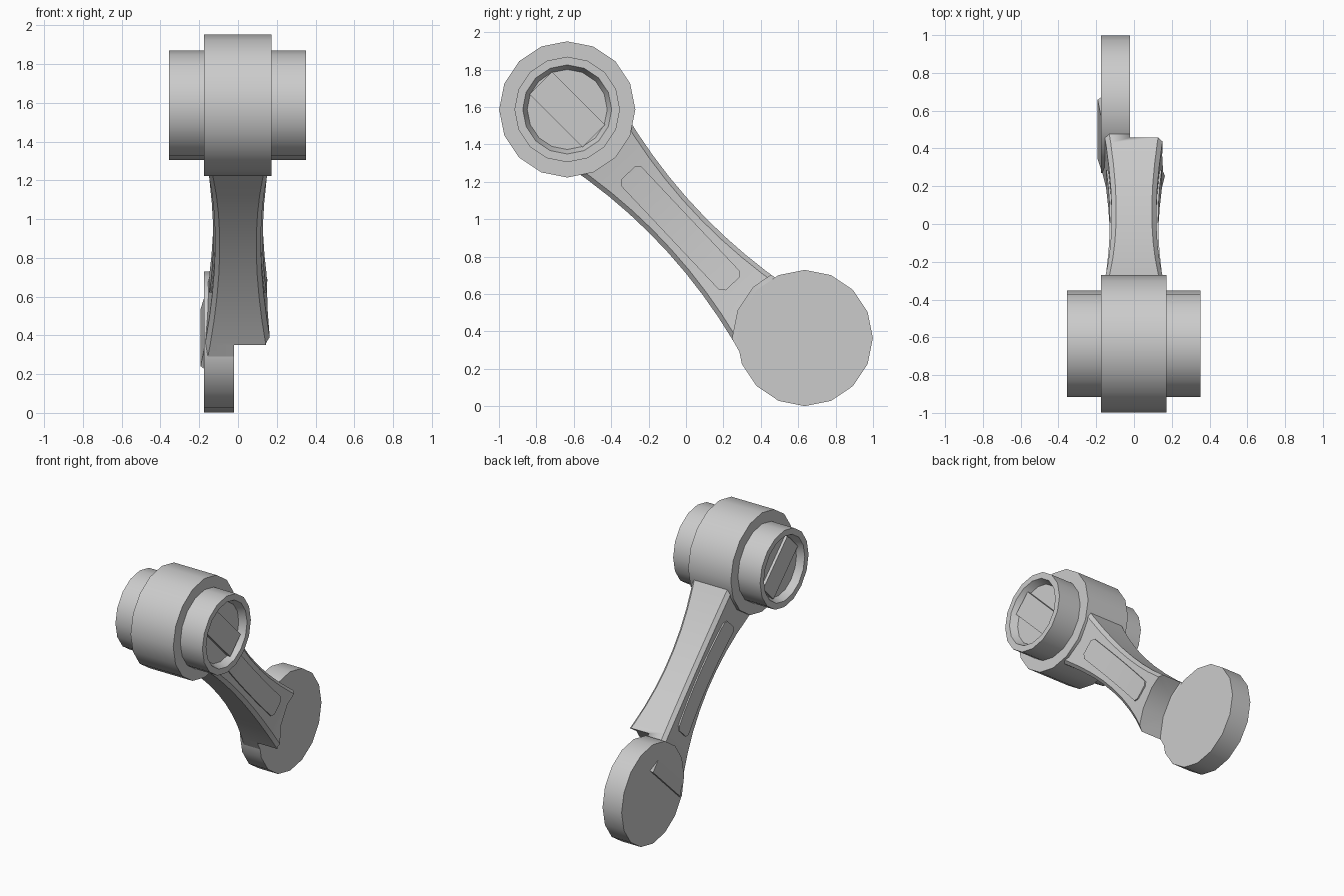
import bpy, bmesh
from math import cos, sin, pi, radians
from mathutils import Vector

if "Cube" in bpy.data.objects:
    bpy.data.objects.remove(bpy.data.objects["Cube"])

HUB = Vector((0, -0.635, 1.587))      # upper pivot centre
FOOT = Vector((0, 0.635, 0.365))      # lower disc centre
ANG = radians(46.7)                   # slope of the arm
D = Vector((0, cos(ANG), -sin(ANG)))  # along the arm
N = Vector((0, sin(ANG), cos(ANG)))   # across the arm


def finish(name, bm, smooth=True):
    bmesh.ops.recalc_face_normals(bm, faces=bm.faces)
    me = bpy.data.meshes.new(name)
    bm.to_mesh(me)
    bm.free()
    ob = bpy.data.objects.new(name, me)
    bpy.context.collection.objects.link(ob)
    bpy.ops.object.select_all(action='DESELECT')
    ob.select_set(True)
    bpy.context.view_layer.objects.active = ob
    if smooth:
        bpy.ops.object.shade_smooth_by_angle(angle=radians(30))
    return ob


def loft(name, rings, smooth=True):
    """Skin a list of equal-length point rings and cap both ends."""
    bm = bmesh.new()
    vs = [[bm.verts.new(p) for p in r] for r in rings]
    n = len(vs[0])
    for a, b in zip(vs, vs[1:]):
        for i in range(n):
            j = (i + 1) % n
            bm.faces.new((a[i], a[j], b[j], b[i]))
    bm.faces.new(vs[0])
    bm.faces.new(vs[-1][::-1])
    return finish(name, bm, smooth)


def turned(name, centre, profile, sides=16):
    """Turn an (x, radius) profile around an x-axis line through centre."""
    return loft(name, [[centre + Vector((x, r * sin(2 * pi * i / sides), r * cos(2 * pi * i / sides)))
                        for i in range(sides)] for x, r in profile])


def half_width(u):
    return 0.136 + 0.173 * (u - 0.87) ** 2


def half_depth(u):
    return 0.118 + 0.122 * (u - 0.87) ** 2


# upper hub with a protruding, recessed pin on both sides
turned("hub", HUB, [(-0.305, 0.214), (-0.356, 0.238), (-0.356, 0.282), (-0.175, 0.282),
                    (-0.175, 0.364), (0.172, 0.364), (0.172, 0.282), (0.352, 0.282),
                    (0.352, 0.238), (0.301, 0.214)])

# raised diagonal bar inside each pin recess
B = Vector((0, 1, -1)).normalized()
C = Vector((0, 1, 1)).normalized()
for side in (-1, 1):
    loft("pin_bar", [[HUB + Vector((side * x, 0, 0)) + B * a * 0.2 + C * b * 0.085
                      for a, b in ((-1, -1), (1, -1), (1, 1), (-1, 1))]
                     for x in (0.28, 0.325)], smooth=False)

# lower disc
turned("foot_disc", FOOT, [(-0.175, 0.364), (-0.02, 0.364)])

# waisted arm with chamfered corners
START, END, STEPS = 0.2, 1.65, 10
rings = []
for k in range(STEPS + 1):
    u = START + (END - START) * k / STEPS
    w, t, c = half_width(u), half_depth(u), 0.024
    sec = [(t, -w + c), (t, w - c), (t - c, w), (-t + c, w),
           (-t, w - c), (-t, -w + c), (-t + c, -w), (t - c, -w)]
    rings.append([HUB + D * u + N * (v + 0.004) + Vector((x, 0, 0)) for x, v in sec])
arm = loft("arm", rings)

# round clearance cut on the arm beside the disc
cutter = turned("clearance_cutter", FOOT, [(-0.02, 0.386), (0.5, 0.386)])
cutter.hide_render = True
bpy.context.view_layer.objects.active = arm
mod = arm.modifiers.new("clearance", 'BOOLEAN')
mod.operation = 'DIFFERENCE'
mod.solver = 'EXACT'
mod.object = cutter
bpy.ops.object.modifier_apply(modifier=mod.name)
bpy.data.objects.remove(cutter)

# slim raised panels following both flanks of the arm
U0, U1, PW, PC = 0.47, 1.285, 0.075, 0.025
for side in (-1, 1):
    rings = []
    stations = [U0, U0 + PC] + [U0 + PC + (U1 - U0 - 2 * PC) * k / 6 for k in range(1, 7)] + [U1]
    for u in stations:
        w = PW - PC if u in (U0, U1) else PW
        t = half_depth(u)
        rings.append([HUB + D * u + N * (v + 0.004) + Vector((side * x, 0, 0))
                      for x, v in ((t - 0.02, -w), (t + 0.01, -w), (t + 0.01, w), (t - 0.02, w))])
    loft("arm_panel", rings)
